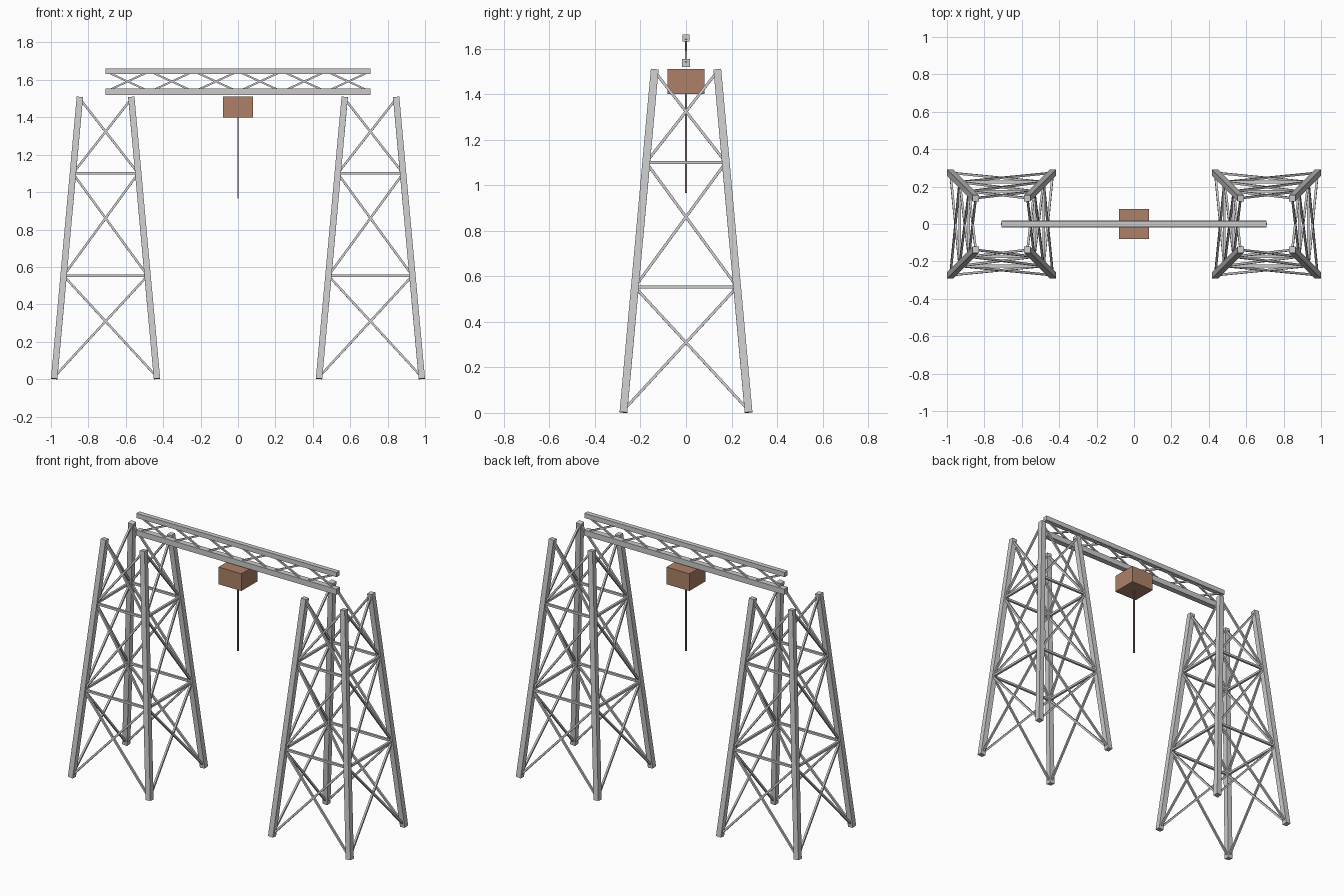
import bpy, bmesh
from mathutils import Vector, Matrix

if "Cube" in bpy.data.objects:
    bpy.data.objects.remove(bpy.data.objects["Cube"])

CX = 0.708                       # tower centre offset in x
Z0, Z1 = 0.002, 1.508            # leg bottom and top


def material(name, rgb):
    m = bpy.data.materials.new(name)
    m.diffuse_color = (*rgb, 1)
    m.use_nodes = True
    m.node_tree.nodes["Principled BSDF"].inputs["Base Color"].default_value = m.diffuse_color
    return m


def bar(bm, a, b, size):
    """Square bar from point a to point b."""
    a, b = Vector(a), Vector(b)
    d = b - a
    rot = Vector((0, 0, 1)).rotation_difference(d).to_matrix().to_4x4()
    scale = Matrix.Diagonal((size, size, d.length, 1))
    bmesh.ops.create_cube(bm, size=1, matrix=Matrix.Translation((a + b) / 2) @ rot @ scale)


def bars_object(name, bars, mat=None):
    bm = bmesh.new()
    for a, b, size in bars:
        bar(bm, a, b, size)
    me = bpy.data.meshes.new(name)
    bm.to_mesh(me)
    bm.free()
    ob = bpy.data.objects.new(name, me)
    bpy.context.collection.objects.link(ob)
    if mat:
        me.materials.append(mat)
    return ob


def corner(cx, i, z):
    """Centre of tower leg i at height z."""
    r = 0.275 - 0.1375 * z / 1.508
    sx, sy = ((-1, -1), (1, -1), (1, 1), (-1, 1))[i % 4]
    return (cx + sx * r, sy * r, z)


# Towers: tapered legs, horizontal rings, crossed braces on all four sides
levels = (Z0 + 0.01, 0.553, 1.1, Z1 - 0.008)
for side, cx in (("left", -CX), ("right", CX)):
    legs, rings, braces = [], [], []
    for i in range(4):
        legs.append((corner(cx, i, Z0), corner(cx, i, Z1), 0.034))
        for z in levels[1:3]:
            rings.append((corner(cx, i, z), corner(cx, i + 1, z), 0.014))
        for lo, hi in zip(levels, levels[1:]):
            braces.append((corner(cx, i, lo), corner(cx, i + 1, hi), 0.012))
            braces.append((corner(cx, i + 1, lo), corner(cx, i, hi), 0.012))
    bars_object(side + "_tower_legs", legs)
    bars_object(side + "_tower_rings", rings)
    bars_object(side + "_tower_braces", braces)

# Bridge truss: two chords with crossed lattice
LOW, HIGH, BAYS = 1.537, 1.646, 6
bars_object("lower_chord", [((-CX, 0, LOW), (CX, 0, LOW), 0.036)])
bars_object("upper_chord", [((-CX, 0, HIGH), (CX, 0, HIGH), 0.03)])
lattice = []
step = 2 * CX / BAYS
for k in range(BAYS):
    x0, x1 = -CX + k * step, -CX + (k + 1) * step
    lattice.append(((x0, 0, LOW), (x1, 0, HIGH), 0.01))
    lattice.append(((x0, 0, HIGH), (x1, 0, LOW), 0.01))
bars_object("truss_lattice", lattice)

# Hoist trolley and hanging cable
brown = material("trolley_brown", (0.42, 0.22, 0.14))
dull = material("cable_brown", (0.26, 0.17, 0.15))
bars_object("trolley", [((0, 0, 1.4), (0, 0, 1.51), 0.162)], brown)
bars_object("cable", [((0, 0, 0.965), (0, 0, 1.405), 0.008)], dull)
